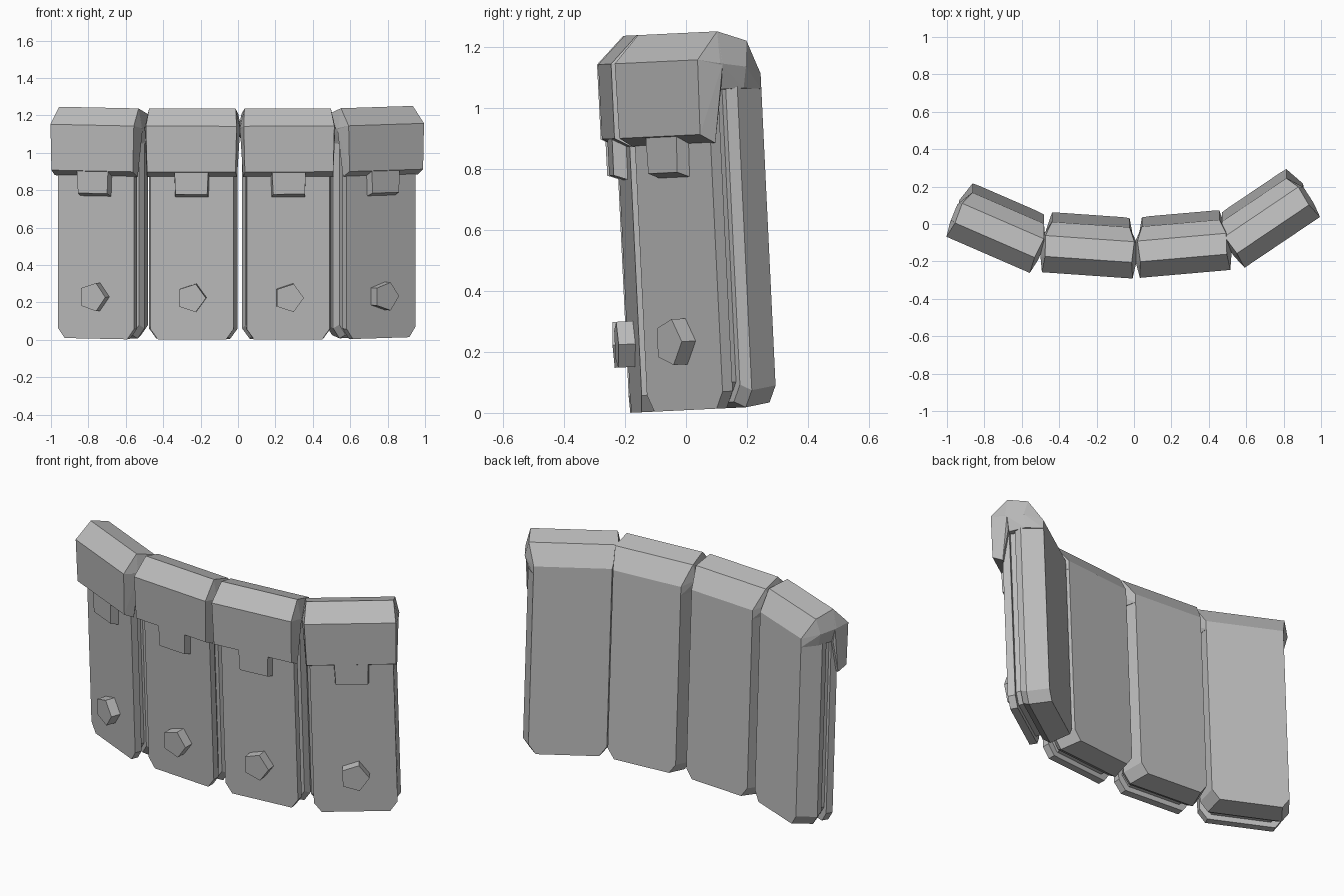
import bpy, bmesh
from math import radians, sin, cos, pi
from mathutils import Matrix, Vector

if "Cube" in bpy.data.objects:
    bpy.data.objects.remove(bpy.data.objects["Cube"], do_unlink=True)

grey = bpy.data.materials.new("plain_grey")
grey.use_nodes = True
grey.diffuse_color = (0.5, 0.5, 0.5, 1)
grey.node_tree.nodes["Principled BSDF"].inputs["Base Color"].default_value = (0.5, 0.5, 0.5, 1)

# The whole curved row leans slightly forward
LEAN = Matrix.Translation((0, 0, 0.009)) @ Matrix.Rotation(radians(2.75), 4, 'X')


def solid(name, points, frame):
    """Flat-faced convex part wrapped around its corner points."""
    bm = bmesh.new()
    for p in points:
        bm.verts.new(p)
    result = bmesh.ops.convex_hull(bm, input=bm.verts[:])
    loose = [g for g in result["geom_interior"] if isinstance(g, bmesh.types.BMVert)]
    bmesh.ops.delete(bm, geom=loose, context='VERTS')
    bmesh.ops.dissolve_limit(bm, angle_limit=radians(1), verts=bm.verts[:], edges=bm.edges[:])
    bmesh.ops.recalc_face_normals(bm, faces=bm.faces[:])
    mesh = bpy.data.meshes.new(name)
    bm.to_mesh(mesh)
    bm.free()
    mesh.materials.append(grey)
    obj = bpy.data.objects.new(name, mesh)
    obj.matrix_world = LEAN @ frame
    bpy.context.collection.objects.link(obj)


def both_sides(profile):
    """Mirror (depth, height, half width) corners across the panel."""
    return [(s * w, d, z) for d, z, w in profile for s in (-1, 1)]


def plate(sections, top):
    """Upright plate with clipped lower corners: (depth, half width, base)."""
    profile = []
    for d, w, base in sections:
        profile += [(d, base, w - 0.04), (d, base + 0.055, w), (d, top, w)]
    return both_sides(profile)


def bolt(front, back, r, z):
    return [(r * cos(2 * pi * i / 5), d, z + r * sin(2 * pi * i / 5))
            for i in range(5) for d in (front, back)]


PARTS = {
    "front_plate": plate([(0.05, 0.222, 0), (0.09, 0.222, 0)], 1.04),
    "core": plate([(0.08, 0.2, 0.03), (0.14, 0.2, 0.03)], 1.06),
    "back_plate": plate([(0.12, 0.222, 0.02), (0.155, 0.238, 0), (0.27, 0.208, 0.012)], 1.06),
    "cap_front": both_sides([(0, 0.9, 0.237), (0, 1.145, 0.243), (0.09, 1.235, 0.232),
                             (0.055, 0.87, 0.242), (0.09, 1.13, 0.256), (0.09, 1.05, 0.24)]),
    "cap_top": both_sides([(0, 1.145, 0.243), (0.09, 1.235, 0.232), (0.2, 1.2, 0.238),
                           (0.27, 1.09, 0.208), (0.27, 1.04, 0.208), (0.08, 1.13, 0.256),
                           (0.18, 1.115, 0.258), (0.08, 1.045, 0.225), (0.18, 1.045, 0.238)]),
    "tab": both_sides([(0.005, 0.9, 0.09), (0.005, 0.78, 0.085),
                       (0.06, 0.76, 0.09), (0.06, 0.9, 0.095)]),
    "bolt": bolt(-0.005, 0.06, 0.079, 0.225),
}

# Four panels set round the curve: position and turn
PANELS = {
    "far_right": (-0.78, -0.11, -23.5),
    "near_right": (-0.25, -0.22, -4),
    "near_left": (0.273, -0.212, 5),
    "far_left": (0.793, -0.043, 34),
}
for side, (x, y, turn) in PANELS.items():
    frame = Matrix.Translation(Vector((x, y, 0))) @ Matrix.Rotation(radians(turn), 4, 'Z')
    for part, points in PARTS.items():
        solid(f"{side}_{part}", points, frame)
